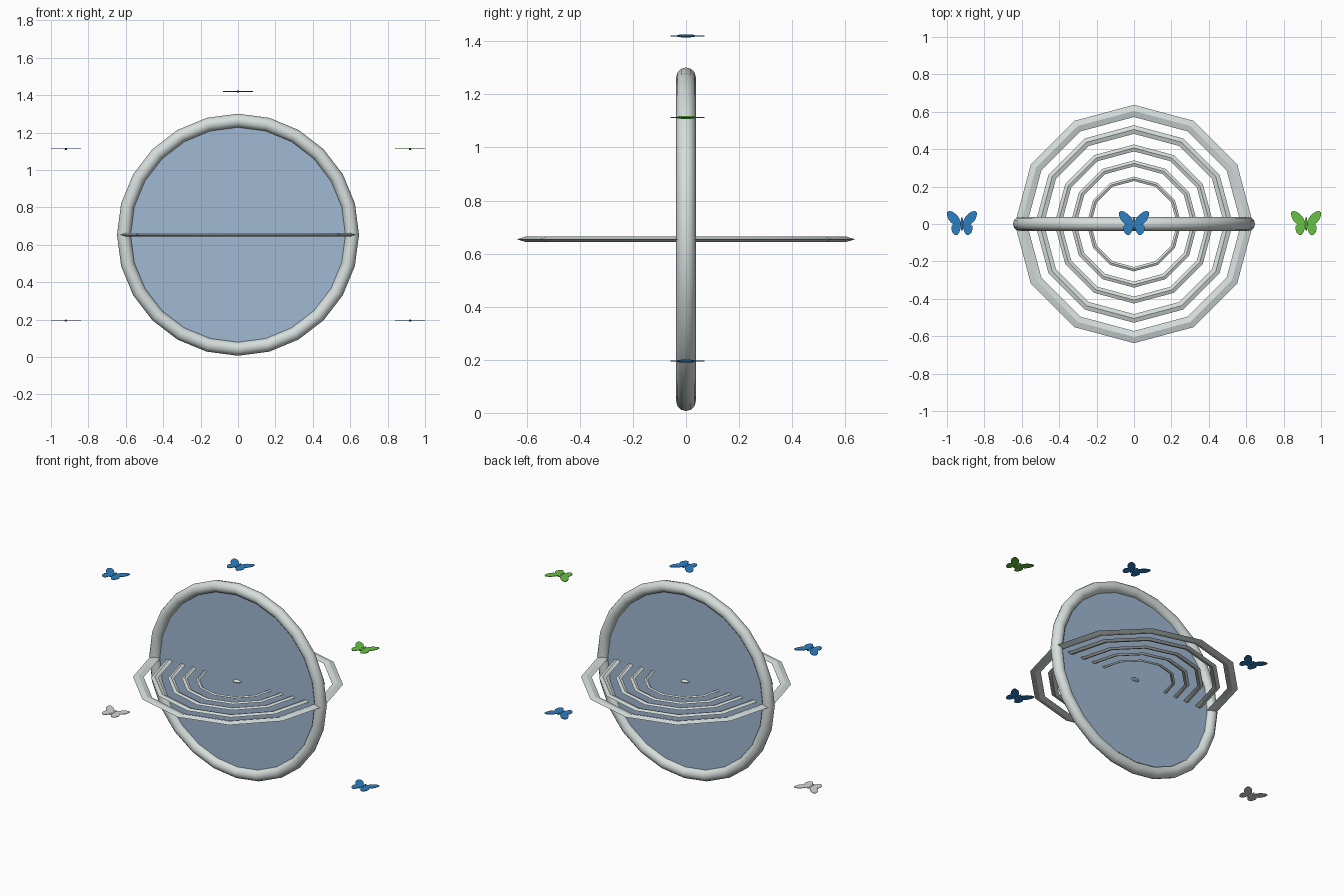
import bpy, bmesh, math

if "Cube" in bpy.data.objects:
    bpy.data.objects.remove(bpy.data.objects["Cube"])

CZ = 0.654  # height of the centre


def material(name, r, g, b):
    m = bpy.data.materials.new(name)
    m.diffuse_color = (r, g, b, 1)
    m.use_nodes = True
    m.node_tree.nodes["Principled BSDF"].inputs["Base Color"].default_value = m.diffuse_color
    return m


SILVER = material("silver", 0.67, 0.73, 0.715)
GLASS = material("pale_blue", 0.352, 0.491, 0.658)
BLUE = material("blue", 0.026, 0.215, 0.54)
GREEN = material("green", 0.14, 0.54, 0.056)
WHITE = material("white", 0.68, 0.68, 0.68)


def finish(name, bm, mat, loc):
    bmesh.ops.recalc_face_normals(bm, faces=bm.faces)
    me = bpy.data.meshes.new(name)
    bm.to_mesh(me)
    bm.free()
    me.materials.append(mat)
    ob = bpy.data.objects.new(name, me)
    ob.location = loc
    bpy.context.collection.objects.link(ob)
    bpy.ops.object.select_all(action='DESELECT')
    ob.select_set(True)
    bpy.context.view_layer.objects.active = ob
    bpy.ops.object.shade_smooth_by_angle(angle=math.radians(35))
    return ob


def ring(name, radius, half_w, half_h, sides, section, mat, upright=False):
    """Ring swept from an elliptical section; upright rings face the front."""
    bm = bmesh.new()
    rows = []
    for i in range(sides):
        a = 2 * math.pi * i / sides
        row = []
        for j in range(section):
            t = 2 * math.pi * j / section
            r, h = radius + half_w * math.cos(t), half_h * math.sin(t)
            x, y = r * math.cos(a), r * math.sin(a)
            row.append(bm.verts.new((x, h, y) if upright else (x, y, h)))
        rows.append(row)
    for i in range(sides):
        p, q = rows[i], rows[(i + 1) % sides]
        for j in range(section):
            k = (j + 1) % section
            bm.faces.new((p[j], q[j], q[k], p[k]))
    return finish(name, bm, mat, (0, 0, CZ))


def ellipsoid(bm, sx, sy, sz):
    vs = bmesh.ops.create_uvsphere(bm, u_segments=12, v_segments=8, radius=1)["verts"]
    bmesh.ops.scale(bm, vec=(sx, sy, sz), verts=vs)


# Upright frame and the pane inside it
ring("frame", 0.61, 0.037, 0.037, 24, 12, SILVER, upright=True)
bm = bmesh.new()
bmesh.ops.create_cone(bm, cap_ends=True, segments=24, radius1=0.6, radius2=0.6, depth=0.008)
pane = finish("pane", bm, GLASS, (0, 0, CZ))
pane.rotation_euler = (math.pi / 2, 0, 0)

# Flat concentric ripples with a diamond section
ripples = [(0.637, 0.572), (0.528, 0.482), (0.425, 0.388), (0.34, 0.308), (0.253, 0.23)]
for n, (outer, inner) in enumerate(ripples, 1):
    half = (outer - inner) / 2
    ring(f"ripple_{n}", inner + half, half, 0.01 * half / 0.0325 * 0.6 + 0.004, 12, 4, SILVER)

# Small droplet in the middle of the ripples
bm = bmesh.new()
ellipsoid(bm, 0.03, 0.03, 0.008)
finish("droplet", bm, SILVER, (0, 0, CZ))

# Butterflies: mirrored upper and lower wings with a slim body
UPPER = [(0.004, -0.004), (0.006, 0.014), (0.016, 0.034), (0.032, 0.053), (0.052, 0.066),
         (0.07, 0.07), (0.08, 0.062), (0.079, 0.044), (0.071, 0.023), (0.058, 0.007), (0.046, 0.0)]
LOWER = [(0.004, -0.002), (0.046, 0.0), (0.056, -0.012), (0.057, -0.028), (0.05, -0.047),
         (0.038, -0.058), (0.024, -0.058), (0.014, -0.045), (0.007, -0.024)]


def butterfly(name, mat, x, z):
    bm = bmesh.new()
    for side in (1, -1):
        for wing in (UPPER, LOWER):
            face = bm.faces.new([bm.verts.new((side * px, py, -0.0015)) for px, py in wing])
            ext = bmesh.ops.extrude_face_region(bm, geom=[face], use_keep_orig=True)
            top = [v for v in ext["geom"] if isinstance(v, bmesh.types.BMVert)]
            bmesh.ops.translate(bm, vec=(0, 0, 0.003), verts=top)
    ellipsoid(bm, 0.007, 0.038, 0.006)
    finish(name, bm, mat, (x, 0, z))


butterfly("butterfly_top", BLUE, 0, 1.42)
butterfly("butterfly_upper_left", BLUE, -0.92, 1.113)
butterfly("butterfly_upper_right", GREEN, 0.92, 1.113)
butterfly("butterfly_lower_left", WHITE, -0.92, 0.195)
butterfly("butterfly_lower_right", BLUE, 0.92, 0.195)
